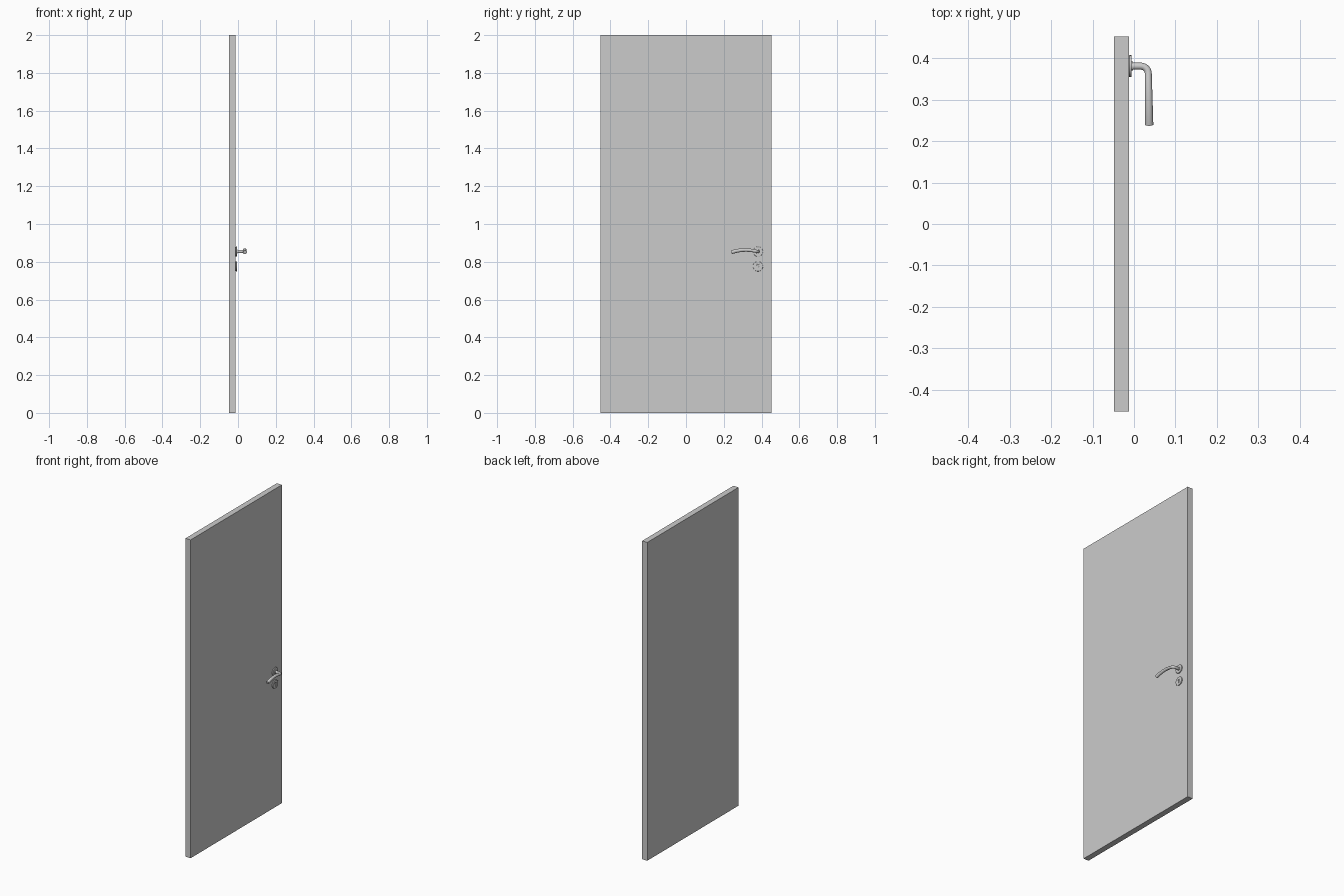
import bpy, math
from mathutils import Vector

if "Cube" in bpy.data.objects:
    bpy.data.objects.remove(bpy.data.objects["Cube"])

FACE = -0.012            # front surface of the slab (x)
PIVOT_Y, HANDLE_Z, KEY_Z = 0.381, 0.854, 0.776


def smooth(obj):
    bpy.ops.object.select_all(action='DESELECT')
    obj.select_set(True)
    bpy.context.view_layer.objects.active = obj
    bpy.ops.object.shade_smooth_by_angle(angle=math.radians(35))


def box(name, lo, hi):
    lo, hi = Vector(lo), Vector(hi)
    bpy.ops.mesh.primitive_cube_add(size=1, location=(lo + hi) / 2)
    obj = bpy.context.object
    obj.name = name
    obj.scale = hi - lo
    bpy.ops.object.transform_apply(location=False, rotation=False, scale=True)
    return obj


def disc(name, x0, x1, z, radius, bevel=0):
    bpy.ops.mesh.primitive_cylinder_add(
        vertices=40, radius=radius, depth=x1 - x0,
        location=((x0 + x1) / 2, PIVOT_Y, z), rotation=(0, math.pi / 2, 0))
    obj = bpy.context.object
    obj.name = name
    if bevel:
        mod = obj.modifiers.new("rounded_rim", 'BEVEL')
        mod.width, mod.segments = bevel, 3
        mod.limit_method = 'ANGLE'
    smooth(obj)
    return obj


# Door slab
box("door_panel", (-0.048, -0.453, 0), (FACE, 0.453, 2))

# Round plates behind the lever and around the lock
disc("handle_rosette", FACE, -0.0055, HANDLE_Z, 0.0265, 0.0015)
lock = disc("lock_rosette", FACE, -0.0055, KEY_Z, 0.0265, 0.0015)
disc("handle_collar", -0.006, -0.002, HANDLE_Z, 0.011, 0.001)

# Keyhole cut into the lock plate
cutters = [
    disc("keyhole_round_cutter", -0.0105, 0.01, KEY_Z + 0.004, 0.0055),
    box("keyhole_slot_cutter", (-0.0105, PIVOT_Y - 0.0025, KEY_Z - 0.014),
        (0.01, PIVOT_Y + 0.0025, KEY_Z + 0.004)),
]
for cutter in cutters:
    mod = lock.modifiers.new("keyhole", 'BOOLEAN')
    mod.object, mod.operation, mod.solver = cutter, 'DIFFERENCE', 'EXACT'
    cutter.hide_render = True
    cutter.hide_set(True)

# Lever path: stem, quarter bend, then a gently arched grip
path = [(-0.008, PIVOT_Y, HANDLE_Z, 0.0085), (0.008, PIVOT_Y, HANDLE_Z, 0.0085)]
bend, grip_x, end_y = 0.018, 0.0345, 0.240
for i in range(9):
    a = math.pi / 2 * i / 8
    path.append((grip_x - bend + bend * math.sin(a),
                 PIVOT_Y - bend + bend * math.cos(a),
                 HANDLE_Z + 0.003 * (1 - math.cos(a)), 0.0085))
start_y = PIVOT_Y - bend
for i in range(1, 17):
    t = i / 16
    path.append((grip_x + 0.002 * t, start_y + (end_y - start_y) * t,
                 HANDLE_Z + 0.003 + 0.027 * t - 0.034 * t * t,
                 0.0085 + 0.0018 * t))

# Lever swept along the path, growing slightly towards the tip
curve = bpy.data.curves.new("lever_handle", 'CURVE')
curve.dimensions = '3D'
curve.bevel_depth = 1
curve.bevel_resolution = 6
curve.use_fill_caps = True
spline = curve.splines.new('POLY')
spline.points.add(len(path) - 1)
for point, (x, y, z, r) in zip(spline.points, path):
    point.co = (x, y, z, 1)
    point.radius = r
lever = bpy.data.objects.new("lever_handle", curve)
bpy.context.collection.objects.link(lever)
bpy.ops.object.select_all(action='DESELECT')
lever.select_set(True)
bpy.context.view_layer.objects.active = lever
bpy.ops.object.convert(target='MESH')
smooth(bpy.context.object)
